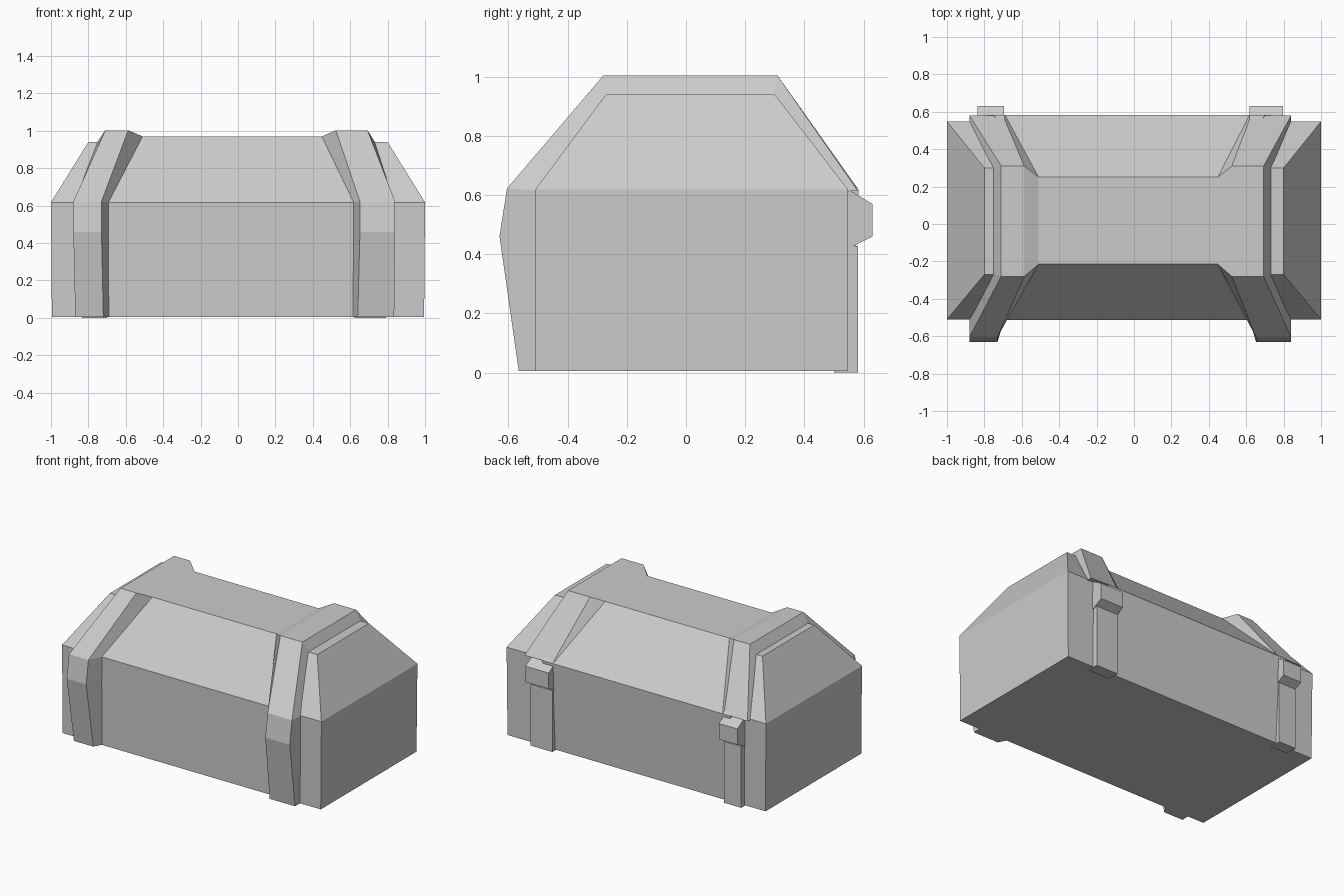
import bpy, bmesh

if "Cube" in bpy.data.objects:
    bpy.data.objects.remove(bpy.data.objects["Cube"])


def loft(name, rings):
    """Skin a list of equal-sized point rings and cap both ends."""
    bm = bmesh.new()
    vs = [[bm.verts.new(p) for p in r] for r in rings]
    n = len(rings[0])
    for a, b in zip(vs, vs[1:]):
        for i in range(n):
            j = (i + 1) % n
            bm.faces.new((a[i], a[j], b[j], b[i]))
    bm.faces.new(vs[0])
    bm.faces.new(vs[-1])
    bmesh.ops.recalc_face_normals(bm, faces=bm.faces)
    me = bpy.data.meshes.new(name)
    bm.to_mesh(me)
    bm.free()
    ob = bpy.data.objects.new(name, me)
    bpy.context.collection.objects.link(ob)
    return ob


def rect(x0, x1, y0, y1, z):
    return [(x0, y0, z), (x1, y0, z), (x1, y1, z), (x0, y1, z)]


B = 0.005  # underside of the body

# Middle of the chest with the sloped lid
loft("chest_middle", [rect(-0.75, 0.70, -0.512, 0.55, B),
                      rect(-0.75, 0.70, -0.512, 0.583, 0.618),
                      rect(-0.55, 0.49, -0.215, 0.25, 0.97)])

# Hipped end sections
for side, s in (("left", -1), ("right", 1)):
    loft(side + "_end", [rect(s * 0.68, s * 0.995, -0.51, 0.545, B),
                         rect(s * 0.68, s, -0.51, 0.548, 0.618),
                         rect(s * 0.62, s * 0.8, -0.27, 0.30, 0.94)])

# Raised bands: (y, z) of the outer foot, raised face and inner foot along the wrap
outer_foot = [(-0.50, B), (-0.50, 0.46), (-0.50, 0.615), (-0.265, 0.935),
              (0.295, 0.935), (0.545, 0.612)]
face = [(-0.565, B), (-0.63, 0.46), (-0.605, 0.622), (-0.28, 1.003),
        (0.31, 1.003), (0.58, 0.615)]
inner_foot = [(-0.511, B), (-0.511, 0.46), (-0.511, 0.618), (-0.215, 0.97),
              (0.25, 0.97), (0.583, 0.618)]

# x of outer foot, outer face, inner face, inner foot: at the base, wall, lid and back
band_x = {
    "left": ((-0.87, -0.87, -0.72, -0.69), (-0.88, -0.88, -0.73, -0.692),
             (-0.755, -0.71, -0.587, -0.51), (-0.88, -0.88, -0.70, -0.69)),
    "right": ((0.835, 0.835, 0.64, 0.613), (0.84, 0.84, 0.652, 0.618),
              (0.735, 0.693, 0.523, 0.448), (0.84, 0.84, 0.625, 0.618)),
}
for side, (base, wall, lid, back) in band_x.items():
    rings = []
    for xs, o, f, i in zip((base, wall, wall, lid, lid, back),
                           outer_foot, face, inner_foot):
        rings.append([(x, *p) for x, p in zip(xs, (o, f, f, i))])
    loft(side + "_band", rings)

# Rear hinge knuckles and the straps below them
knuckle = [(0.50, 0.62), (0.55, 0.618), (0.63, 0.57), (0.63, 0.46),
           (0.55, 0.42), (0.50, 0.42)]
for side, x0, x1 in (("left", -0.838, -0.695), ("right", 0.618, 0.797)):
    loft(side + "_hinge", [[(x, *p) for p in knuckle] for x in (x0, x1)])
    loft(side + "_hinge_strap", [rect(x0 + 0.005, x1 - 0.005, 0.5, 0.582, z)
                                 for z in (0.0, 0.428)])
